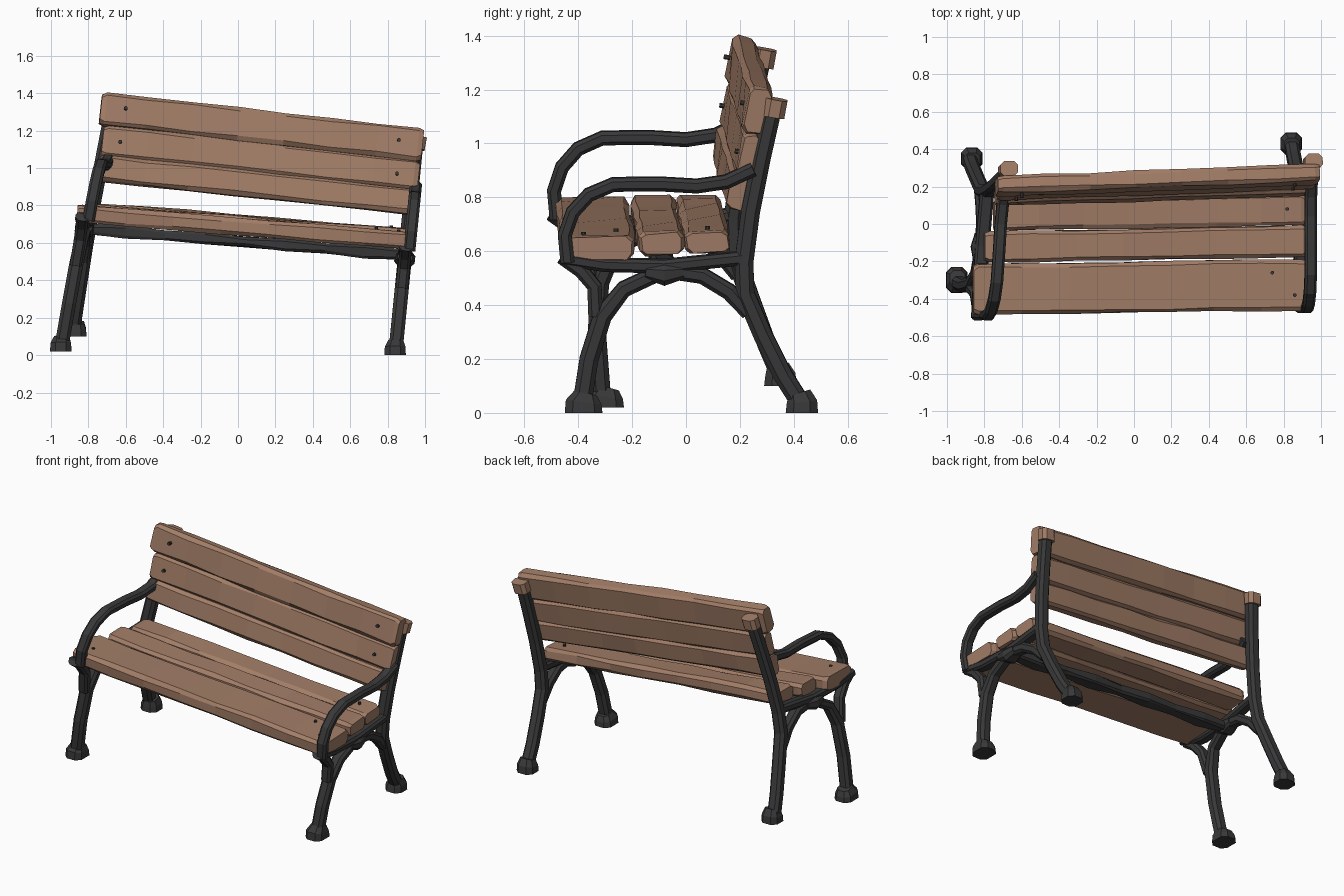
import bpy, bmesh, random
from mathutils import Vector

if "Cube" in bpy.data.objects:
    bpy.data.objects.remove(bpy.data.objects["Cube"])

random.seed(4)


def material(name, rgb):
    m = bpy.data.materials.new(name)
    m.diffuse_color = (*rgb, 1)
    m.use_nodes = True
    m.node_tree.nodes["Principled BSDF"].inputs["Base Color"].default_value = m.diffuse_color
    return m


WOOD = material("warm wood", (0.36, 0.205, 0.135))
IRON = material("dark iron", (0.040, 0.040, 0.042))
LATERAL = Vector((1, 0, -0.11)).normalized()


def loft(name, rings, mat):
    """Skin equal-sized rings of points into a closed, flat-shaded solid."""
    bm = bmesh.new()
    vs = [[bm.verts.new(p) for p in r] for r in rings]
    n = len(vs[0])
    for a, b in zip(vs, vs[1:]):
        for i in range(n):
            j = (i + 1) % n
            bm.faces.new((a[i], a[j], b[j], b[i]))
    bm.faces.new(vs[0][::-1])
    bm.faces.new(vs[-1])
    bmesh.ops.recalc_face_normals(bm, faces=bm.faces)
    me = bpy.data.meshes.new(name)
    bm.to_mesh(me)
    bm.free()
    me.materials.append(mat)
    ob = bpy.data.objects.new(name, me)
    bpy.context.collection.objects.link(ob)
    return ob


def section(c, a, b, w, t, ch, jit=0.0):
    """Chamfered rectangle w x t around c in the plane of axes a and b."""
    w, t = w / 2, t / 2
    pts = [(w, t - ch), (w - ch, t), (ch - w, t), (-w, t - ch),
           (-w, ch - t), (ch - w, -t), (w - ch, -t), (w, ch - t)]
    r = lambda: random.uniform(-jit, jit)
    return [c + a * (x + r()) + b * (y + r()) for x, y in pts]


def sweep(name, pts, sizes, mat=IRON, lat=LATERAL):
    """Bar along points; sizes are (width, thickness) per point or one pair."""
    if not isinstance(sizes, list):
        sizes = [sizes] * len(pts)
    rings = []
    for i, p in enumerate(pts):
        tan = (pts[min(i + 1, len(pts) - 1)] - pts[max(i - 1, 0)]).normalized()
        nor = tan.cross(lat).normalized()
        w, t = sizes[i]
        rings.append(section(p, lat, nor, w, t, min(w, t) * 0.25))
    return loft(name, rings, mat)


def place(side, y, z, dx=0.0):
    """Right-hand frame profile point to world; the left one is warped higher."""
    if side > 0:
        return Vector((0.84 + 0.1 * z + dx, y, z))
    t = min(z / 0.5, 1)
    k = min(max((y + 0.38) / 0.81, 0), 1)
    ny = y - 0.04 * t + (1 - t) * (0.08 - 0.16 * k)
    nz = z + t * (0.16 + 0.05 * max(z - 0.6, 0)) + (1 - t) * (0.02 + 0.08 * k)
    return Vector((-0.93 + 0.18 * nz + 0.07 * ny + dx, ny, nz))


# cast iron side frames
PARTS = {
    "front_leg": ([(-.385, .04), (-.36, .2), (-.31, .36), (-.23, .46), (-.08, .53),
                   (.06, .51), (.16, .45), (.23, .37)],
                  [(.075, .07)] * 3 + [(.07, .06)] * 4 + [(.06, .05)]),
    "back_post_and_leg": ([(.325, 1.15), (.28, .95), (.24, .75), (.215, .56), (.22, .44),
                           (.285, .29), (.36, .14), (.42, .045)], (.075, .07)),
    "seat_rail": ([(-.46, .575), (-.3, .55), (-.08, .545), (.21, .575)], (.075, .05)),
    "front_bracket": ([(-.46, .58), (-.39, .53), (-.34, .47), (-.335, .36)], (.065, .055)),
    "rail_hub": ([(-.15, .525), (-.08, .515), (-.01, .525)], [(.08, .05), (.11, .08), (.08, .05)]),
}
ARM = [(-.44, .56), (-.45, .66), (-.42, .745), (-.36, .81), (-.27, .848),
       (-.1, .85), (.04, .842), (.15, .858), (.25, .905)]

for side, label in ((1, "right"), (-1, "left")):
    for name, (path, size) in PARTS.items():
        sweep(f"{label}_{name}", [place(side, y, z) for y, z in path], size)
    dx = 0.02 if side > 0 else 0.035
    sweep(f"{label}_armrest", [place(side, y, z, dx) for y, z in ARM], (.065, .052))
    # flared feet
    for name, y, d in (("front", -.38, .14), ("back", .43, .12)):
        c = place(side, y, 0.0)
        if side < 0 and y > 0:
            c.x += 0.02
        sweep(f"{label}_{name}_foot",
              [c, c + Vector((0, 0, .04)), c + Vector((.004, -.01 if y > 0 else .01, .075))],
              [(.115, d), (.11, d * .95), (.08, .085)], lat=Vector((1, 0, 0)))
    # wooden block capping the post
    top = place(side, .325, 1.10)
    sweep(f"{label}_post_cap", [top, top + Vector((.012, .012, .065))], (.095, .08), WOOD)

# stretcher under the seat
a, b = place(-1, -.08, .515), place(1, -.08, .535)
rings = []
for i in range(9):
    s = 0.05 + 0.018 * (i % 2)
    rings.append(section(a.lerp(b, i / 8), Vector((0, 1, 0)), Vector((0, 0, 1)), s * 1.3, s, .012, .005))
loft("seat_stretcher", rings, IRON)


def plank(name, left, right, up, width, thick, n=7):
    """Hand-hewn board from left to right end, slightly irregular."""
    l, r = Vector(left), Vector(right)
    u = Vector(up).normalized()
    nor = (r - l).cross(u).normalized()
    fr = [0, .015] + [i / n for i in range(1, n)] + [.985, 1]
    rings = []
    for f in fr:
        s = 0.9 if f in (0, 1) else 1.0
        rings.append(section(l.lerp(r, f), u, nor, width * s, thick * s, .018, .005))
    loft(name, rings, WOOD)


# seat planks
plank("seat_front_plank", (-.86, -.35, .757), (.935, -.325, .612), (0, 1, .02), .27, .092)
plank("seat_middle_plank", (-.80, -.125, .765), (.925, -.09, .627), (0, 1, .03), .165, .088)
plank("seat_rear_plank", (-.75, .045, .77), (.915, .08, .633), (0, 1, .03), .165, .085)

# backrest planks
UP = (0.11, 0.17, .98)
plank("back_top_plank", (-.735, .20, 1.315), (.985, .265, 1.12), UP, .175, .09)
plank("back_middle_plank", (-.725, .17, 1.145), (.965, .235, .955), UP, .165, .07)
plank("back_lower_plank", (-.74, .145, 1.0), (.93, .195, .82), UP, .14, .08)


def bolt(name, p, axis):
    """Small bolt head."""
    p, axis = Vector(p), Vector(axis)
    side = axis.cross(Vector((1, 0, 0))).normalized()
    ends = [p - axis * .012, p + axis * .012]
    loft(name, [section(e, Vector((1, 0, 0)), side, .018, .018, .005) for e in ends], IRON)


# bolts on backrest and seat
for i, (x, y, z) in enumerate([(-.60, .152, 1.32), (-.63, .136, 1.14), (.86, .213, 1.15), (.85, .193, .97)]):
    bolt(f"back_bolt_{i}", (x, y, z), (0, -1, 0.17))
for i, (x, y, z) in enumerate([(-.77, -.39, .79), (.86, -.38, .66), (.74, -.26, .672), (.82, .08, .682)]):
    bolt(f"seat_bolt_{i}", (x, y, z), (0, 0, 1))
